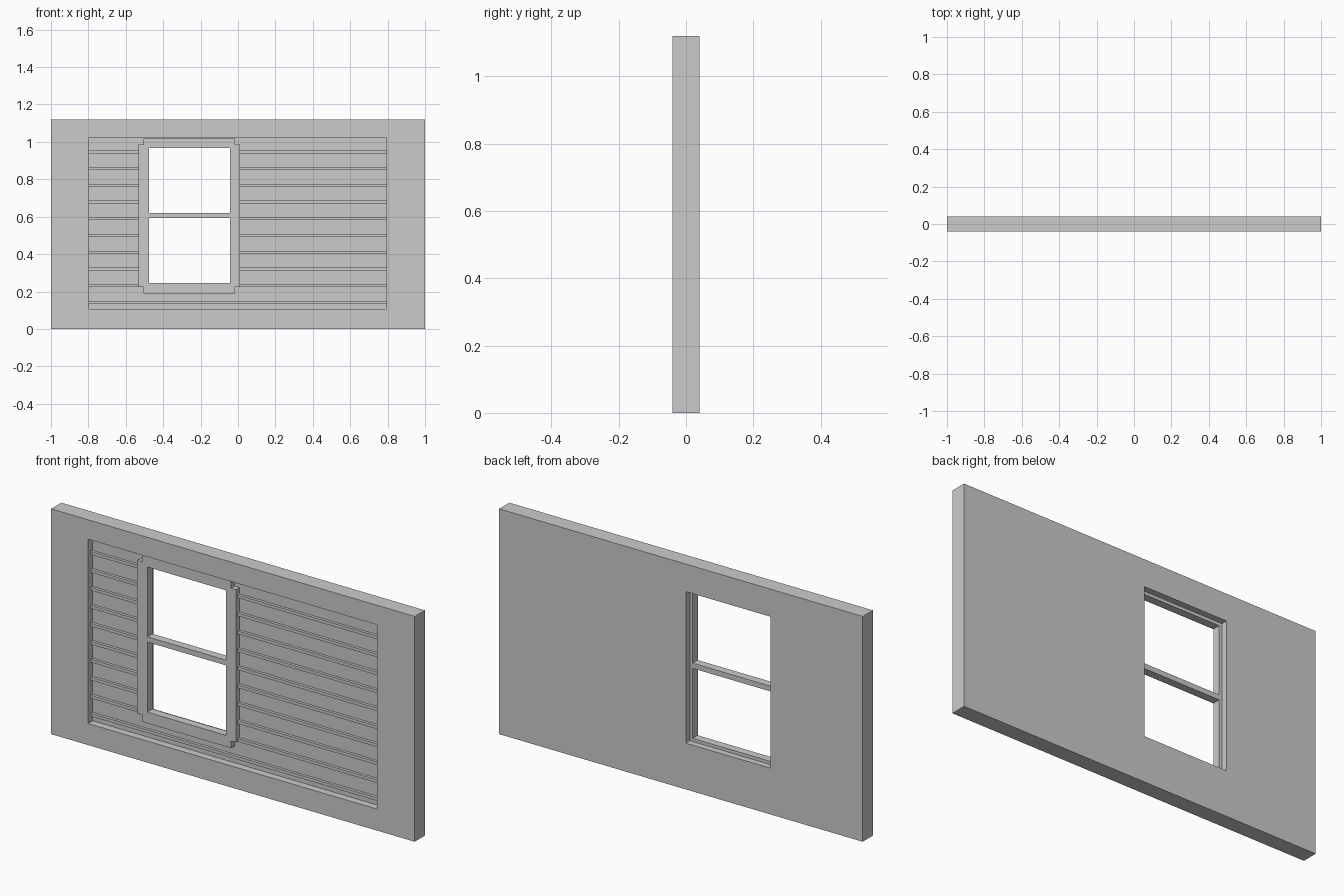
import bpy
import bmesh

cube = bpy.data.objects.get("Cube")
if cube:
    bpy.data.objects.remove(cube, do_unlink=True)

grey = bpy.data.materials.new("plain grey")
grey.use_nodes = True
COLOUR = (0.6, 0.6, 0.6, 1)
grey.diffuse_color = COLOUR
grey.node_tree.nodes["Principled BSDF"].inputs["Base Color"].default_value = COLOUR


def prism(name, outline, y0, y1):
    """Extrude an x-z outline from y0 to y1."""
    bm = bmesh.new()
    face = bm.faces.new([bm.verts.new((x, y0, z)) for x, z in outline])
    out = bmesh.ops.extrude_face_region(bm, geom=[face])["geom"]
    for v in out:
        if isinstance(v, bmesh.types.BMVert):
            v.co.y = y1
    bmesh.ops.recalc_face_normals(bm, faces=bm.faces)
    mesh = bpy.data.meshes.new(name)
    bm.to_mesh(mesh)
    bm.free()
    mesh.materials.append(grey)
    obj = bpy.data.objects.new(name, mesh)
    bpy.context.collection.objects.link(obj)
    return obj


def box(name, x0, x1, y0, y1, z0, z1):
    return prism(name, [(x0, z0), (x1, z0), (x1, z1), (x0, z1)], y0, y1)


def cut(target, *bounds):
    """Subtract a box and remove the cutter."""
    cutter = box("cutter", *bounds)
    cutter.hide_render = True
    mod = target.modifiers.new("cut", "BOOLEAN")
    mod.operation = "DIFFERENCE"
    mod.solver = "EXACT"
    mod.object = cutter
    bpy.context.view_layer.objects.active = target
    bpy.ops.object.modifier_apply(modifier=mod.name)
    bpy.data.objects.remove(cutter, do_unlink=True)


FLOOR = -0.004              # depth of the recessed siding
LEFT, RIGHT = -0.797, 0.793  # recess sides
FRAME_L, FRAME_R = -0.533, 0.01
PANE_L, PANE_R = -0.477, -0.043

# Wall slab with siding recess and window hole
wall = box("wall", -1, 1, -0.04, 0.04, 0, 1.12)
cut(wall, LEFT, RIGHT, -0.1, FLOOR, 0.107, 1.023)
cut(wall, -0.493, -0.027, -0.1, 0.1, 0.23, 0.983)

# Window casing with stepped corners
casing = prism("window_casing", [
    (-0.506, 0.19), (-0.016, 0.19), (-0.016, 0.225), (FRAME_R, 0.225),
    (FRAME_R, 0.985), (-0.016, 0.985), (-0.016, 1.018), (-0.506, 1.018),
    (-0.506, 0.985), (FRAME_L, 0.985), (FRAME_L, 0.225), (-0.506, 0.225),
], -0.031, FLOOR)
cut(casing, PANE_L, PANE_R, -0.1, 0.1, 0.246, 0.967)

# Sash set inside the wall hole, and its cross bar
sash = box("window_sash", -0.493, -0.027, FLOOR, 0.009, 0.23, 0.983)
cut(sash, PANE_L, PANE_R, -0.1, 0.1, 0.246, 0.967)
box("window_bar", PANE_L, PANE_R, -0.031, 0.009, 0.594, 0.62)

# Siding battens, broken by the window except the lowest
for i in range(10):
    z = 0.135 + i * 0.0893
    spans = [(LEFT, FRAME_L), (FRAME_R, RIGHT)] if i else [(LEFT, RIGHT)]
    for x0, x1 in spans:
        box("siding_batten", x0, x1, -0.018, FLOOR, z, z + 0.015)
